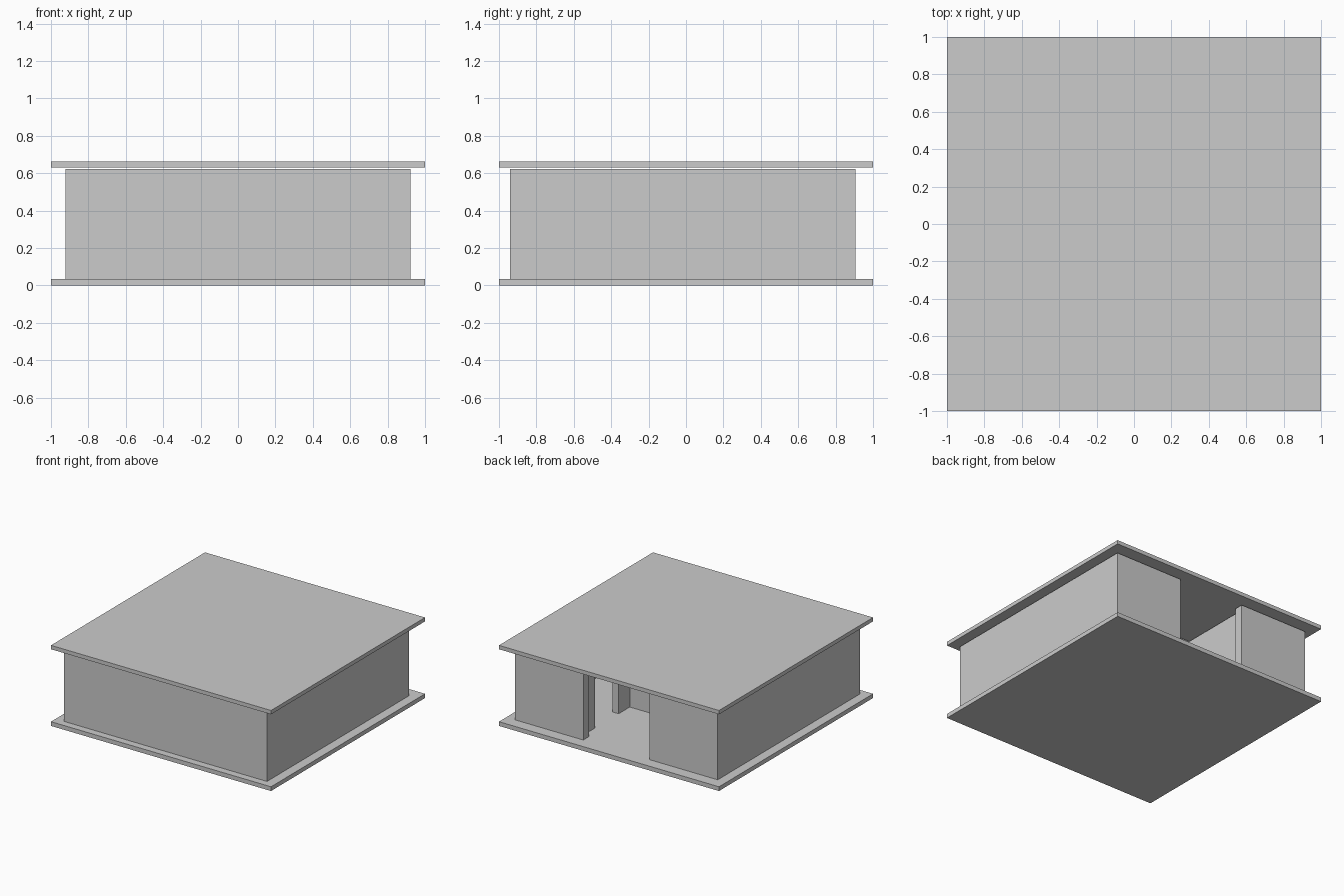
import bpy

if "Cube" in bpy.data.objects:
    bpy.data.objects.remove(bpy.data.objects["Cube"])

FLOOR, WALL_TOP = 0.035, 0.622
T, P = 0.075, 0.055          # outer wall and partition thickness


def box(name, x0, x1, y0, y1, z0=FLOOR, z1=WALL_TOP):
    bpy.ops.mesh.primitive_cube_add(
        size=1, location=((x0 + x1) / 2, (y0 + y1) / 2, (z0 + z1) / 2))
    ob = bpy.context.object
    ob.name = name
    ob.scale = (x1 - x0, y1 - y0, z1 - z0)
    bpy.ops.object.transform_apply(location=False, rotation=False, scale=True)
    return ob


# floor and flat roof slabs (roof floats just above the walls)
box("floor_slab", -1, 1, -1, 1, 0, FLOOR)
box("roof_slab", -1, 1, -1, 1, 0.63, 0.662)

# outer walls
W, FRONT, BACK = 0.922, -0.94, 0.905
box("front_wall", -W, W, FRONT, FRONT + T)
for side, s in (("left", -1), ("right", 1)):
    xs = sorted((s * W, s * (W - T)))
    box(side + "_wall", *xs, FRONT + T, BACK - T)
    # back wall segments on either side of the doorway
    xs = sorted((s * W, s * 0.3))
    box(side + "_back_wall", *xs, BACK - T, BACK)

# entrance hall partitions, with a doorway on the right
H = 0.35
box("hall_left_partition", -H - P, -H, 0.23, BACK - T)
box("hall_right_partition_outer", H, H + P, 0.68, BACK - T)
box("hall_right_partition_inner", H, H + P, 0.23, 0.375)
box("hall_end_partition", -H - P, H + P, 0.23 - P, 0.23)
